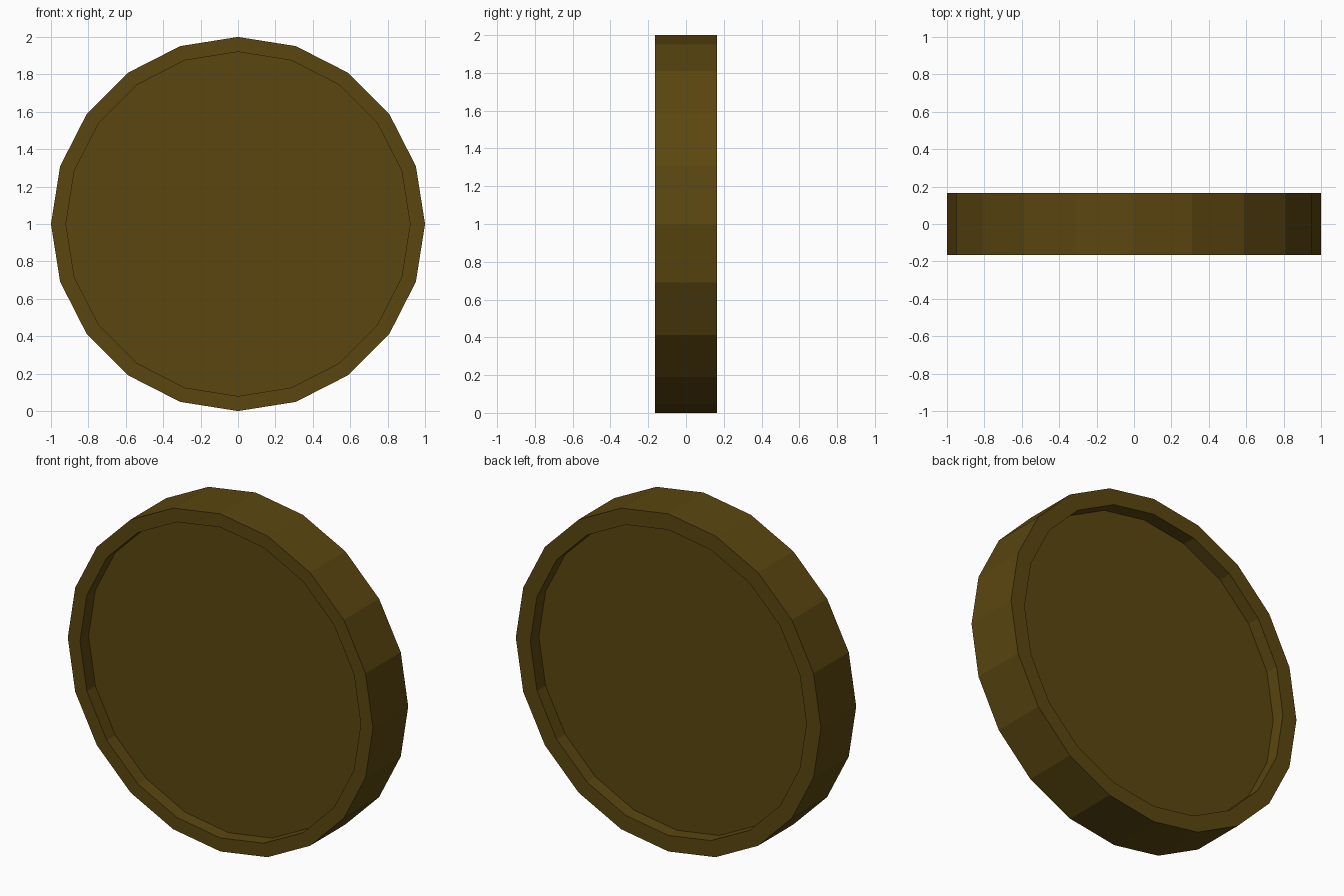
import bpy, bmesh, math

if "Cube" in bpy.data.objects:
    bpy.data.objects.remove(bpy.data.objects["Cube"])

SIDES = 20
HALF = 0.165  # half thickness


def ring(bm, radius, y):
    return [bm.verts.new((radius * math.cos(2 * math.pi * i / SIDES), y,
                          1 + radius * math.sin(2 * math.pi * i / SIDES)))
            for i in range(SIDES)]


# Coin profile from front floor to back floor: (radius, y)
profile = [(0.92, -HALF + 0.08), (0.92, -HALF), (1.0, -HALF),
           (1.0, HALF), (0.905, HALF), (0.905, HALF - 0.08)]

bm = bmesh.new()
rings = [ring(bm, r, y) for r, y in profile]

# Recess walls, raised rims and outer edge
for a, b in zip(rings, rings[1:]):
    for i in range(SIDES):
        j = (i + 1) % SIDES
        bm.faces.new((a[i], a[j], b[j], b[i]))

# Recessed front and back floors
bm.faces.new(rings[0])
bm.faces.new(rings[-1])
bmesh.ops.recalc_face_normals(bm, faces=bm.faces)

mesh = bpy.data.meshes.new("coin")
bm.to_mesh(mesh)
bm.free()
coin = bpy.data.objects.new("coin", mesh)
bpy.context.collection.objects.link(coin)

# Dark gold
gold = bpy.data.materials.new("dark_gold")
gold.diffuse_color = (0.105, 0.062, 0.005, 1)
gold.use_nodes = True
gold.node_tree.nodes["Principled BSDF"].inputs["Base Color"].default_value = gold.diffuse_color
mesh.materials.append(gold)
